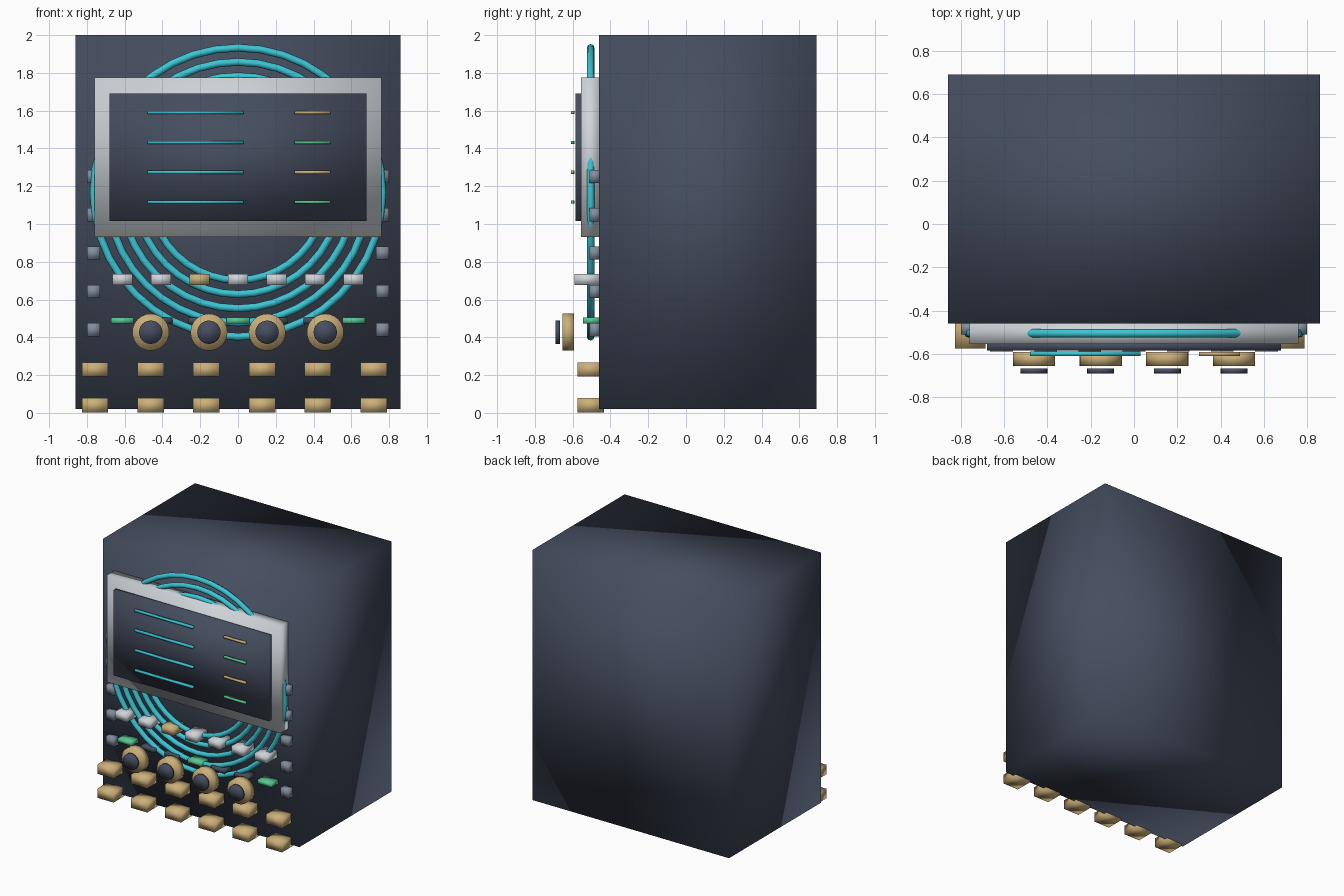
import bpy
import math

cube = bpy.data.objects.get("Cube")
if cube:
    bpy.data.objects.remove(cube, do_unlink=True)


def material(name, r, g, b):
    m = bpy.data.materials.new(name)
    m.use_nodes = True
    m.diffuse_color = (r, g, b, 1)
    m.node_tree.nodes["Principled BSDF"].inputs["Base Color"].default_value = (r, g, b, 1)
    return m


NAVY = material("dark navy", 0.06, 0.075, 0.115)
SILVER = material("silver", 0.62, 0.66, 0.70)
GREY = material("slate grey", 0.22, 0.27, 0.34)
BRASS = material("brass", 0.60, 0.43, 0.19)
CYAN = material("cyan", 0.045, 0.56, 0.66)
GREEN = material("green", 0.10, 0.57, 0.29)


def finish(name, mat):
    """Name, colour and softly shade the newest object."""
    ob = bpy.context.object
    ob.name = name
    ob.data.materials.append(mat)
    ob.data.shade_smooth()
    return ob


def box(name, mat, x, y, z):
    """Box spanning the (low, high) pairs on each axis."""
    spans = (x, y, z)
    bpy.ops.mesh.primitive_cube_add(size=1, location=[(a + b) / 2 for a, b in spans])
    bpy.context.object.scale = [b - a for a, b in spans]
    bpy.ops.object.transform_apply(location=False, rotation=False, scale=True)
    return finish(name, mat)


def around(centre, size):
    return (centre - size / 2, centre + size / 2)


def disc(name, mat, x, z, radius, y):
    """Cylinder facing the front."""
    bpy.ops.mesh.primitive_cylinder_add(
        vertices=24, radius=radius, depth=y[1] - y[0],
        location=(x, (y[0] + y[1]) / 2, z), rotation=(math.pi / 2, 0, 0))
    return finish(name, mat)


# Cabinet, display frame and screen
box("cabinet", NAVY, (-0.86, 0.86), (-0.46, 0.69), (0.02, 2.0))
box("display_frame", SILVER, (-0.76, 0.76), (-0.555, -0.455), (0.93, 1.775))
box("display_screen", NAVY, (-0.68, 0.68), (-0.585, -0.545), (1.015, 1.69))

# Readout bars on the screen
for i in range(4):
    z = around(1.59 - i * 0.158, 0.016)
    box(f"readout_bar_{i}", CYAN, (-0.48, 0.03), (-0.61, -0.59), z)
    box(f"status_bar_{i}", GREEN if i % 2 else BRASS, (0.30, 0.49), (-0.61, -0.592), z)

# Concentric cable loops behind the display
for i in range(5):
    bpy.ops.mesh.primitive_torus_add(
        major_segments=40, minor_segments=8,
        major_radius=0.465 + i * 0.075, minor_radius=0.02,
        location=(0, -0.505, 1.168), rotation=(math.pi / 2, 0, 0))
    finish(f"cable_loop_{i}", CYAN)

# Clips down both sides
for side, sign in (("left", 1), ("right", -1)):
    for i in range(5):
        box(f"{side}_clip_{i}", GREY, around(sign * 0.765, 0.07),
            (-0.51, -0.455), around(0.44 + i * 0.203, 0.07))

# Connector row and indicator row
for i in range(7):
    x = (i - 3) * 0.204
    box(f"connector_{i}", BRASS if i == 2 else SILVER, around(x, 0.105),
        (-0.59, -0.455), around(0.706, 0.058))
    box(f"indicator_{i}", NAVY if i % 3 else GREEN, around(x, 0.12),
        (-0.545, -0.455), around(0.488, 0.032))

# Dials with dark caps
for i in range(4):
    x = (i - 1.5) * 0.308
    disc(f"dial_{i}", BRASS, x, 0.427, 0.098, (-0.655, -0.592))
    disc(f"dial_cap_{i}", NAVY, x, 0.427, 0.062, (-0.69, -0.668))

# Two rows of terminal blocks
for row, z in (("lower", 0.04), ("upper", 0.23)):
    for i in range(6):
        box(f"{row}_terminal_{i}", BRASS, around(-0.757 + i * 0.295, 0.14),
            (-0.575, -0.435), around(z, 0.075))
